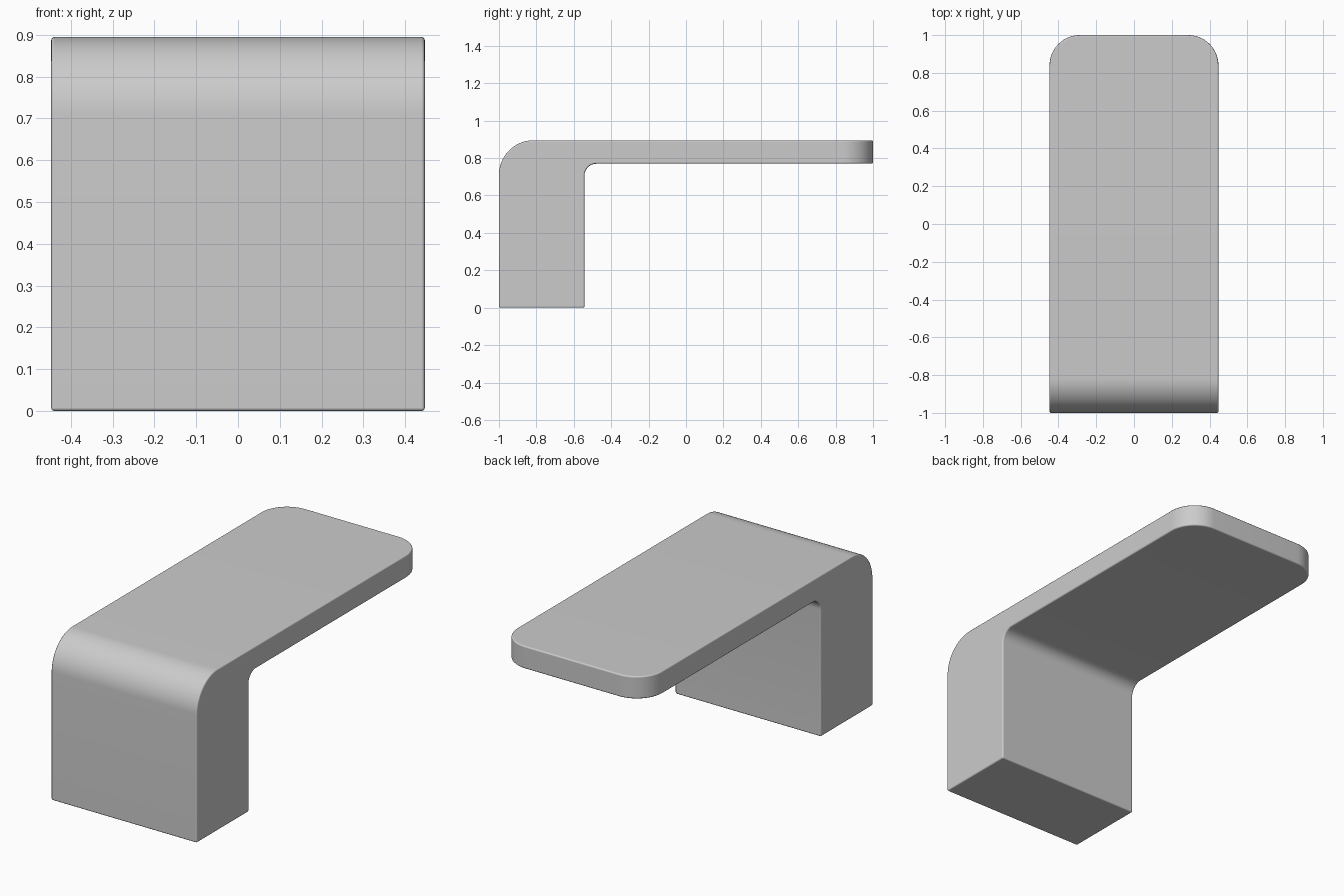
import bpy, bmesh
from math import sin, cos, radians

if "Cube" in bpy.data.objects:
    bpy.data.objects.remove(bpy.data.objects["Cube"])

HALF_W, TOP, UNDER, LEG_BACK = 0.447, 0.895, 0.77, -0.543


def arc(cy, cz, r, a0, a1, n):
    """Points of an arc in the side (y, z) plane, angles in degrees."""
    angles = [radians(a0 + (a1 - a0) * i / n) for i in range(n + 1)]
    return [(cy + r * cos(a), cz + r * sin(a)) for a in angles]


# Side profile: leg, rounded outer bend, overhanging slab, inner fillet
R_OUT, R_IN = 0.185, 0.065
profile = [(LEG_BACK, 0), (-1, 0)]
profile += arc(-1 + R_OUT, TOP - R_OUT, R_OUT, 180, 90, 16)
profile += [(1, TOP), (1, UNDER)]
profile += arc(LEG_BACK + R_IN, UNDER - R_IN, R_IN, 90, 180, 8)

# Extrude the profile across the width
bm = bmesh.new()
face = bm.faces.new([bm.verts.new((-HALF_W, y, z)) for y, z in profile])
ext = bmesh.ops.extrude_face_region(bm, geom=[face])
moved = [v for v in ext["geom"] if isinstance(v, bmesh.types.BMVert)]
bmesh.ops.translate(bm, verts=moved, vec=(2 * HALF_W, 0, 0))

# Round the two free corners of the slab in plan
corners = [e for e in bm.edges
           if all(v.co.y > 0.99 for v in e.verts)
           and abs(e.verts[0].co.x - e.verts[1].co.x) < 1e-4]
bmesh.ops.bevel(bm, geom=corners, offset=0.16, segments=14, profile=0.5, affect='EDGES')
bmesh.ops.recalc_face_normals(bm, faces=bm.faces)

mesh = bpy.data.meshes.new("cantilever_bracket")
bm.to_mesh(mesh)
bm.free()
mesh.shade_smooth()
bracket = bpy.data.objects.new("cantilever_bracket", mesh)
bpy.context.collection.objects.link(bracket)

# Fine softened edges all round
bevel = bracket.modifiers.new("edge_softening", 'BEVEL')
bevel.width = 0.008
bevel.segments = 3
bevel.limit_method = 'ANGLE'
bevel.angle_limit = radians(40)
bevel.harden_normals = True
